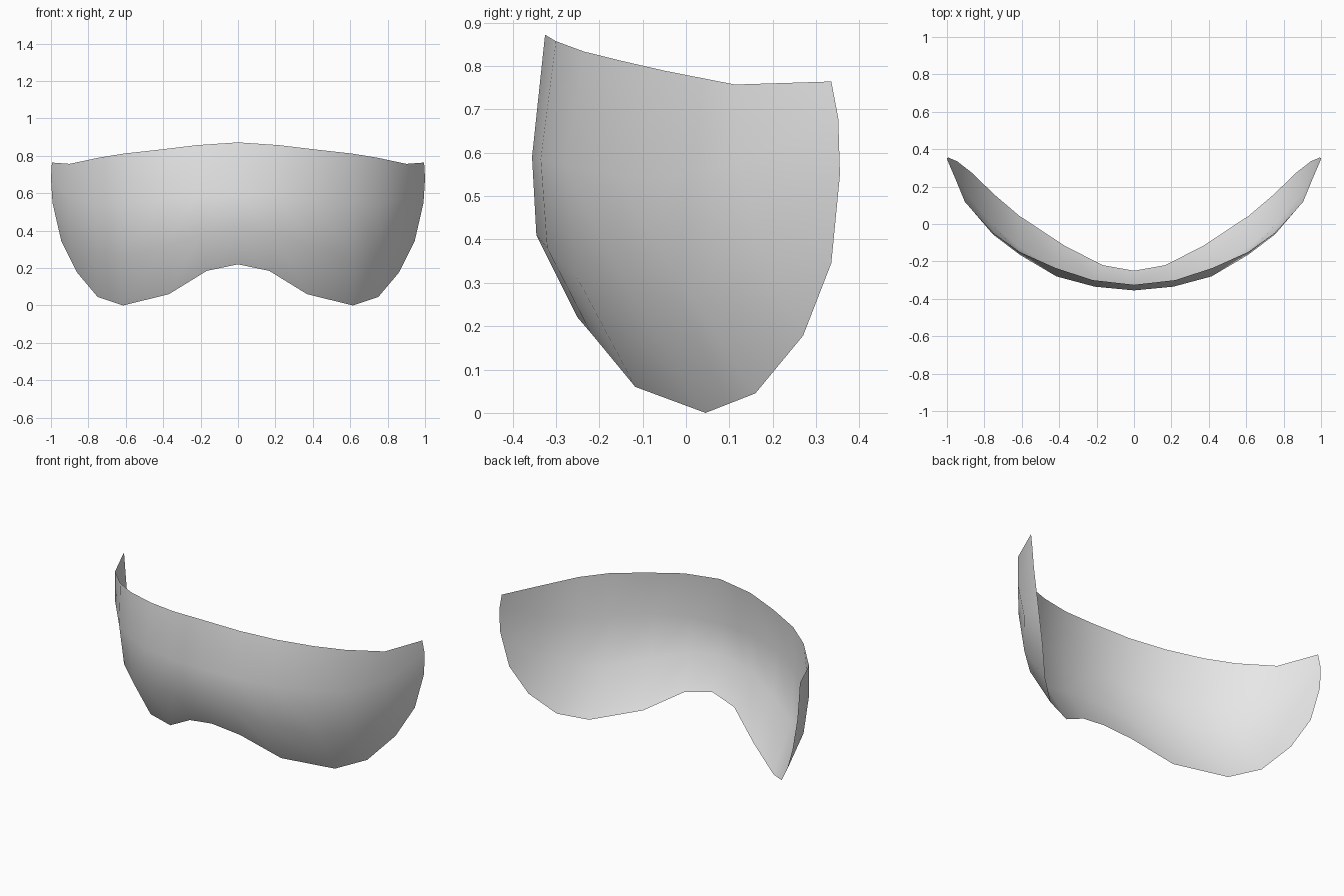
import bpy
import bmesh
import math

# Remove the default cube only
default_cube = bpy.data.objects.get("Cube")
if default_cube:
    bpy.data.objects.remove(default_cube, do_unlink=True)


def make_material(name, colour):
    material = bpy.data.materials.new(name)
    material.use_nodes = True
    material.diffuse_color = colour
    shader = material.node_tree.nodes["Principled BSDF"]
    shader.inputs["Base Color"].default_value = colour
    return material


def loft_rails(name, rails, material):
    """Skin a sheet between rails that run from the centre line outwards."""
    bm = bmesh.new()
    rows = [[bm.verts.new(point) for point in rail] for rail in rails]
    for upper, lower in zip(rows, rows[1:]):
        for i in range(len(upper) - 1):
            face = bm.faces.new((upper[i], lower[i], lower[i + 1], upper[i + 1]))
            face.smooth = True
    mesh = bpy.data.meshes.new(name)
    bm.to_mesh(mesh)
    bm.free()
    mesh.materials.append(material)
    sheet = bpy.data.objects.new(name, mesh)
    bpy.context.collection.objects.link(sheet)
    return sheet


# Rails of the left half, each from the centre line to the side tip
brow_rail = [(0, -.325, .872), (.22, -.3, .857), (.42, -.235, .833),
             (.61, -.15, .812), (.75, -.05, .789), (.9, .113, .757),
             (.995, .335, .764)]
bulge_rail = [(0, -.355, .59), (.21, -.335, .585), (.415, -.28, .57),
              (.61, -.165, .55), (.755, -.055, .54), (.905, .12, .58),
              (1, .351, .68)]
cheek_rail = [(0, -.345, .41), (.2, -.32, .38), (.4, -.25, .31),
              (.62, -.12, .26), (.76, 0, .28), (.9, .165, .37),
              (.992, .355, .55)]
lower_rail = [(0, -.25, .22), (.167, -.22, .185), (.37, -.117, .06),
              (.615, .045, 0), (.75, .16, .045), (.862, .27, .178),
              (.945, .335, .345)]

# Curved wraparound lens, an open sheet mirrored across the centre line
lens_grey = make_material("lens grey", (.8, .8, .8, 1))
lens = loft_rails("visor_lens", [brow_rail, bulge_rail, cheek_rail, lower_rail], lens_grey)

mirror = lens.modifiers.new("mirror halves", "MIRROR")
mirror.use_axis = (True, False, False)
mirror.use_clip = True
mirror.merge_threshold = .001

# Smooth shading over the whole curve
bpy.ops.object.select_all(action="DESELECT")
lens.select_set(True)
bpy.context.view_layer.objects.active = lens
bpy.ops.object.shade_smooth_by_angle(angle=math.radians(60))
